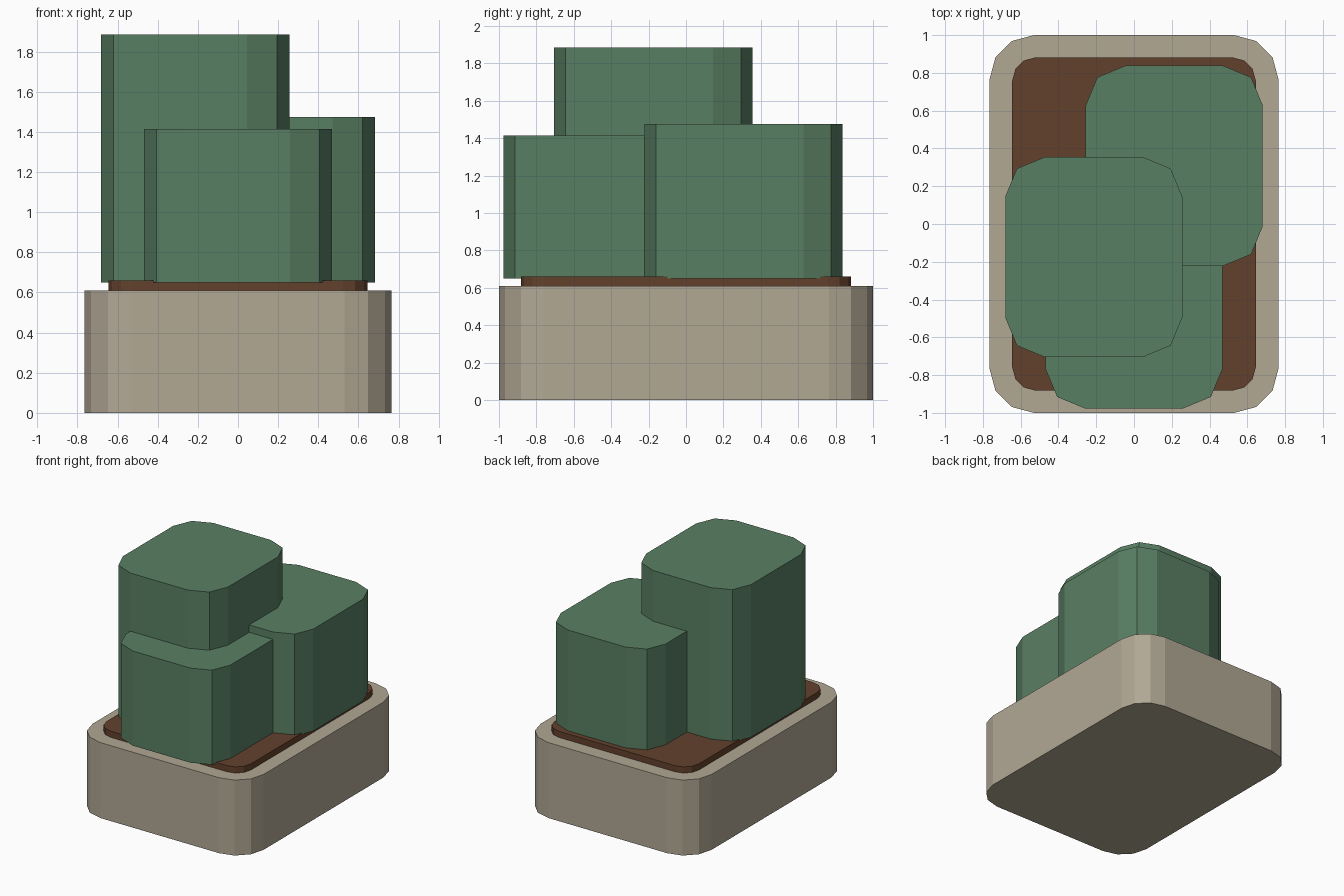
import bpy, bmesh
from math import cos, sin, pi

cube = bpy.data.objects.get("Cube")
if cube:
    bpy.data.objects.remove(cube, do_unlink=True)


def material(name, rgb):
    color = [(c / 255 / 12.92) if c < 11 else ((c / 255 + 0.055) / 1.055) ** 2.4 for c in rgb] + [1]
    mat = bpy.data.materials.new(name)
    mat.use_nodes = True
    mat.diffuse_color = color
    mat.node_tree.nodes["Principled BSDF"].inputs["Base Color"].default_value = color
    return mat


def rounded_block(name, center, size, z_range, radius, segments, mat):
    """Upright block with rounded vertical corners and flat faces."""
    bm = bmesh.new()
    bottom = []
    for corner, (sx, sy) in enumerate([(1, 1), (-1, 1), (-1, -1), (1, -1)]):
        for step in range(segments + 1):
            angle = (corner + step / segments) * pi / 2
            x = center[0] + sx * (size[0] / 2 - radius) + radius * cos(angle)
            y = center[1] + sy * (size[1] / 2 - radius) + radius * sin(angle)
            bottom.append(bm.verts.new((x, y, z_range[0])))
    base = bm.faces.new(bottom)
    top = bmesh.ops.extrude_face_region(bm, geom=[base], use_keep_orig=True)["geom"]
    for v in top:
        if isinstance(v, bmesh.types.BMVert):
            v.co.z = z_range[1]
    bmesh.ops.recalc_face_normals(bm, faces=bm.faces)
    mesh = bpy.data.meshes.new(name)
    bm.to_mesh(mesh)
    bm.free()
    mesh.materials.append(mat)
    obj = bpy.data.objects.new(name, mesh)
    bpy.context.collection.objects.link(obj)
    return obj


stone = material("stone beige", (177, 168, 148))
earth = material("soil brown", (99, 65, 44))
leaf = material("leaf green", (89, 127, 99))

# Planter and soil
rounded_block("planter_box", (0, 0), (1.53, 2), (0, 0.61), 0.235, 3, stone)
rounded_block("soil", (0, 0), (1.29, 1.765), (0.6, 0.66), 0.125, 3, earth)

# Three clipped bushes sharing one footprint
for name, center, top in [
    ("tall_bush", (-0.213, -0.175), 1.885),
    ("back_bush", (0.213, 0.308), 1.475),
    ("front_bush", (0, -0.447), 1.415),
]:
    rounded_block(name, center, (0.937, 1.06), (0.65, top), 0.21, 2, leaf)
